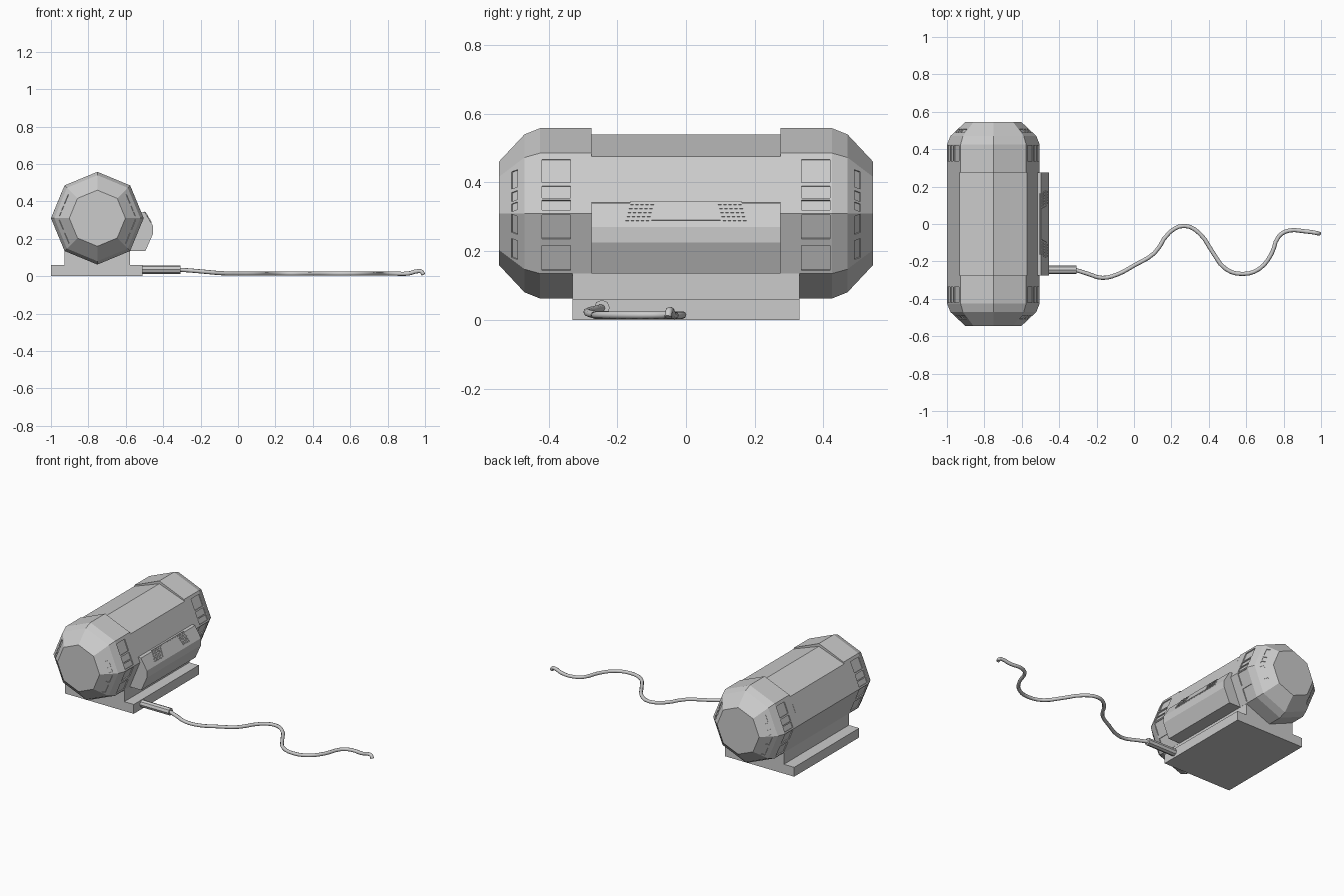
import bpy, bmesh, math
from mathutils import Vector, Matrix

if "Cube" in bpy.data.objects:
    bpy.data.objects.remove(bpy.data.objects["Cube"])

CX, CZ, R = -0.752, 0.31, 0.248


def finish(name, bm):
    bmesh.ops.recalc_face_normals(bm, faces=bm.faces)
    me = bpy.data.meshes.new(name)
    bm.to_mesh(me)
    bm.free()
    ob = bpy.data.objects.new(name, me)
    bpy.context.collection.objects.link(ob)
    return ob


def loft(name, sections):
    """Closed solid through matching rings of points."""
    bm = bmesh.new()
    rings = [[bm.verts.new(p) for p in s] for s in sections]
    n = len(rings[0])
    for a, b in zip(rings, rings[1:]):
        for i in range(n):
            j = (i + 1) % n
            bm.faces.new((a[i], a[j], b[j], b[i]))
    bm.faces.new(rings[0])
    bm.faces.new(rings[-1])
    return finish(name, bm)


def prism(name, profile, half):
    return loft(name, [[(x, y, z) for x, z in profile] for y in (-half, half)])


def add_box(bm, size, matrix):
    bmesh.ops.create_cube(bm, size=1, matrix=matrix @ Matrix.Diagonal((*size, 1)))


def octagon(r, y):
    return [(CX + r * math.cos(k * math.pi / 4), y, CZ + r * math.sin(k * math.pi / 4))
            for k in range(8)]


# Central barrel, octagonal with lowered top faces
prof = [(p[0], p[2]) for p in octagon(R, 0)]
prof[1], prof[2], prof[3] = (CX + 0.18, 0.475), (CX, 0.54), (CX - 0.18, 0.475)
prism("barrel", prof, 0.275)

# Recess cutters: panels around the cap and slots on its bevel
cut = bmesh.new()
APO = math.cos(math.pi / 8)
PANELS = {"upper": [(-0.085, -0.053), (-0.046, -0.008), (0.003, 0.075)],
          "lower": [(-0.085, -0.006), (0.014, 0.09)]}


def face_frame(deg, radius, t, y):
    a = math.radians(deg)
    n = Vector((math.cos(a), 0, math.sin(a)))
    tan = Vector((-n.z, 0, n.x))
    if n.x < 0:
        tan = -tan
    yv = Vector((0, 1, 0))
    pos = Vector((CX, y, CZ)) + n * radius + tan * t
    m = Matrix((n, yv, tan)).transposed().to_4x4()
    m.translation = pos
    return m


for s in (-1, 1):
    for deg, kind in ((22.5, "upper"), (157.5, "upper"), (-22.5, "lower"), (202.5, "lower")):
        for lo, hi in PANELS[kind]:
            t, w = (lo + hi) / 2, hi - lo
            add_box(cut, (0.012, 0.083, w), face_frame(deg, R * APO, t, s * 0.378))
            m = face_frame(deg, 0.184, t * 0.8, s * 0.499) @ Matrix.Rotation(s * math.radians(45), 4, 'Z')
            add_box(cut, (0.008, 0.025, w * 0.75), m)
cutter = finish("cap_recess_cutter", cut)
cutter.hide_render = True
cutter.hide_viewport = True

# Bevelled end caps
for s, label in ((-1, "front"), (1, "back")):
    cap = loft(label + "_cap", [octagon(r, s * y) for r, y in
                                ((R, 0.275), (R, 0.425), (0.23, 0.47), (0.15, 0.545))])
    mod = cap.modifiers.new("recesses", 'BOOLEAN')
    mod.object = cutter
    mod.operation = 'DIFFERENCE'
    mod.solver = 'EXACT'

# Base plate and neck
prism("base_plate", [(-1, 0), (-0.51, 0), (-0.51, 0.06), (-1, 0.06)], 0.33)
prism("base_neck", [(-0.927, 0.05), (-0.577, 0.05), (-0.577, 0.136), (-0.927, 0.136)], 0.275)
for s, label in ((-1, "front"), (1, "back")):
    prism(label + "_neck_end", [(-0.927, 0.05), (-0.577, 0.05), (-0.577, 0.136), (-0.927, 0.136)],
          0.0275).location.y = s * 0.3025

# Control housing on the right side
prism("side_housing", [(-0.577, 0.135), (-0.495, 0.135), (-0.455, 0.225), (-0.455, 0.27),
                       (-0.497, 0.34), (-0.517, 0.342), (-0.577, 0.33)], 0.275)

# Vent: trapezoid rim with a plain centre plate and two grids of studs
foot, head = Vector((-0.463, 0, 0.283)), Vector((-0.500, 0, 0.345))
up = head - foot
out = Vector((up.z, 0, -up.x)).normalized()


def vent_point(y, v, h):
    return foot + up * v + out * h + Vector((0, y, 0))


def vent_slab(name, quad, h):
    return loft(name, [[vent_point(y, v, k) for y, v in quad] for k in (-0.006, h)])


vent_slab("vent_plate", [(-0.185, 0), (0.185, 0), (0.162, 1), (-0.162, 1)], 0.001)
vent_slab("vent_centre", [(-0.1, 0.08), (0.1, 0.08), (0.082, 0.94), (-0.082, 0.94)], 0.004)
studs = bmesh.new()
for s in (-1, 1):
    for row in range(5):
        v = 0.12 + row * 0.19
        for col in range(5):
            y = s * (0.114 - 0.018 * v + col * 0.0148)
            m = Matrix((out, Vector((0, 1, 0)), up.normalized())).transposed().to_4x4()
            m.translation = vent_point(y, v, 0.001)
            add_box(studs, (0.007, 0.009, 0.009), m)
finish("vent_studs", studs)

# Cable sleeve
bm = bmesh.new()
bmesh.ops.create_cone(bm, cap_ends=True, segments=8, radius1=0.023, radius2=0.023, depth=0.21,
                      matrix=Matrix.Translation((-0.412, -0.245, 0.035)) @ Matrix.Rotation(math.pi / 2, 4, 'Y'))
finish("cable_sleeve", bm)

# Wavy cable with a bent tip
path = [(-0.32, -0.243, 0.035), (-0.25, -0.265, 0.03), (-0.17, -0.288, 0.023), (-0.09, -0.27, 0.016),
        (0, -0.222, 0.014), (0.11, -0.155, 0.014), (0.19, -0.045, 0.014), (0.27, -0.01, 0.014),
        (0.35, -0.05, 0.014), (0.42, -0.15, 0.014), (0.49, -0.24, 0.014), (0.58, -0.267, 0.014),
        (0.67, -0.24, 0.014), (0.735, -0.16, 0.014), (0.775, -0.065, 0.014), (0.83, -0.035, 0.014),
        (0.91, -0.039, 0.014), (0.965, -0.046, 0.027), (0.983, -0.05, 0.023), (0.99, -0.052, 0.008)]
cu = bpy.data.curves.new("cable", 'CURVE')
cu.dimensions = '3D'
cu.bevel_depth = 0.011
cu.bevel_resolution = 2
cu.resolution_u = 3
cu.use_fill_caps = True
sp = cu.splines.new('BEZIER')
sp.bezier_points.add(len(path) - 1)
for bp, p in zip(sp.bezier_points, path):
    bp.co = p
    bp.handle_left_type = bp.handle_right_type = 'AUTO'
bpy.context.collection.objects.link(bpy.data.objects.new("cable", cu))
